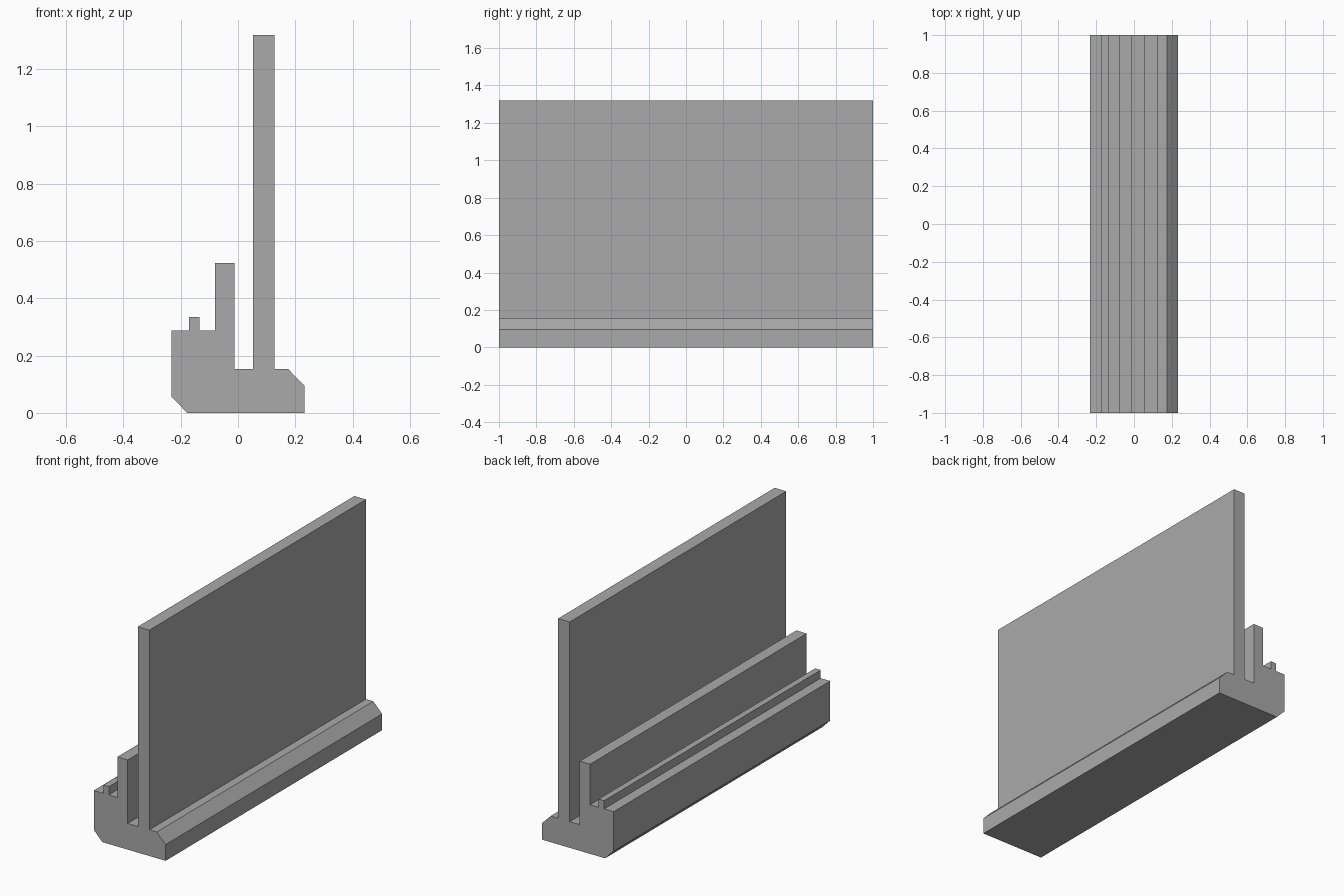
import bpy, bmesh

if "Cube" in bpy.data.objects:
    bpy.data.objects.remove(bpy.data.objects["Cube"])

# Single grey material
grey = bpy.data.materials.new("plain_grey")
grey.diffuse_color = (0.4, 0.4, 0.4, 1)
grey.use_nodes = True
grey.node_tree.nodes["Principled BSDF"].inputs["Base Color"].default_value = grey.diffuse_color

# Cross-section (x, z) of the rail: base with chamfers, small rib, middle wall, tall panel
profile = [
    (-0.177, 0), (0.232, 0), (0.232, 0.095), (0.175, 0.153),    # base, right chamfer
    (0.127, 0.153), (0.127, 1.32), (0.052, 1.32), (0.052, 0.153),  # tall panel
    (-0.013, 0.153), (-0.013, 0.524), (-0.08, 0.524), (-0.08, 0.287),  # middle wall
    (-0.135, 0.287), (-0.135, 0.335), (-0.171, 0.335), (-0.171, 0.287),  # small rib
    (-0.232, 0.287), (-0.232, 0.056),                           # left side, lower chamfer
]

# Extrude the section along y
bm = bmesh.new()
front = bm.faces.new([bm.verts.new((x, -1, z)) for x, z in profile])
ext = bmesh.ops.extrude_face_region(bm, geom=[front], use_keep_orig=True)
moved = [g for g in ext["geom"] if isinstance(g, bmesh.types.BMVert)]
bmesh.ops.translate(bm, verts=moved, vec=(0, 2, 0))
bmesh.ops.recalc_face_normals(bm, faces=bm.faces)

mesh = bpy.data.meshes.new("slotted_rail")
bm.to_mesh(mesh)
bm.free()
mesh.materials.append(grey)
rail = bpy.data.objects.new("slotted_rail", mesh)
bpy.context.collection.objects.link(rail)
